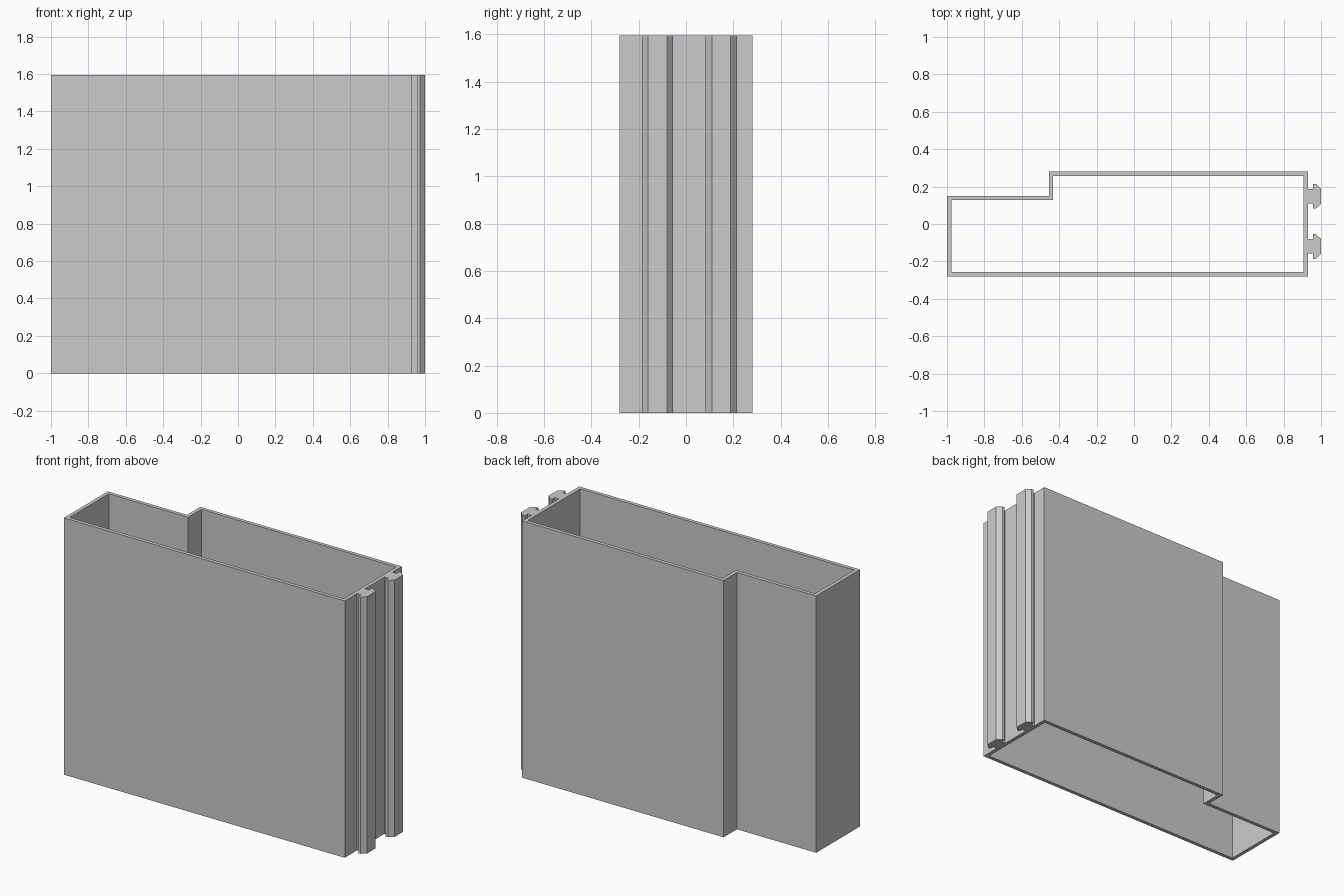
import bpy
import bmesh

HEIGHT = 1.595
WALL = 0.023
LEFT, STEP, RIGHT = -1.0, -0.455, 0.93
FRONT, LOW_BACK, BACK = -0.28, 0.15, 0.28

cube = bpy.data.objects.get("Cube")
if cube:
    bpy.data.objects.remove(cube, do_unlink=True)

# Single plain grey
grey = bpy.data.materials.new("plain_grey")
grey.use_nodes = True
colour = (0.6, 0.6, 0.6, 1.0)
grey.diffuse_color = colour
for node in grey.node_tree.nodes:
    if node.type == "BSDF_PRINCIPLED":
        node.inputs["Base Color"].default_value = colour


def stepped_box(inset):
    """Corners of the stepped outline, moved inwards by inset."""
    x0, xs, x1 = LEFT + inset, STEP + inset, RIGHT - inset
    y0, ys, y1 = FRONT + inset, LOW_BACK - inset, BACK - inset
    return [(x0, y0), (x1, y0), (x1, y1), (xs, y1), (xs, ys), (x0, ys)]


def clip(centre):
    """Barbed clip rail on the end wall, listed from front to back."""
    half = [(RIGHT, 0.039), (0.957, 0.039), (0.957, 0.066), (0.973, 0.066), (1.0, 0.04)]
    front = [(x, centre - w) for x, w in half]
    back = [(x, centre + w) for x, w in reversed(half)]
    return front + back


# Outer outline with both clip rails, and the hollow inside
outer = stepped_box(0)
outer[2:2] = clip(-0.12) + clip(0.149)
hollow = stepped_box(WALL)

curve = bpy.data.curves.new("profile", "CURVE")
curve.dimensions = "2D"
curve.fill_mode = "BOTH"
curve.extrude = HEIGHT / 2
for outline in (outer, hollow):
    spline = curve.splines.new("POLY")
    spline.points.add(len(outline) - 1)
    for point, (x, y) in zip(spline.points, outline):
        point.co = (x, y, 0, 1)
    spline.use_cyclic_u = True
    spline.use_smooth = False

# Turn the extruded profile into a clean solid mesh standing on the floor
helper = bpy.data.objects.new("profile_helper", curve)
bpy.context.collection.objects.link(helper)
depsgraph = bpy.context.evaluated_depsgraph_get()
mesh = bpy.data.meshes.new_from_object(helper.evaluated_get(depsgraph))
bpy.data.objects.remove(helper, do_unlink=True)

bm = bmesh.new()
bm.from_mesh(mesh)
bmesh.ops.remove_doubles(bm, verts=bm.verts, dist=0.0005)
bmesh.ops.recalc_face_normals(bm, faces=bm.faces)
bmesh.ops.translate(bm, verts=bm.verts, vec=(0, 0, HEIGHT / 2))
for face in bm.faces:
    face.smooth = False
    face.material_index = 0
bm.to_mesh(mesh)
bm.free()

mesh.materials.clear()
mesh.materials.append(grey)
panel = bpy.data.objects.new("hollow_panel_with_clip_rails", mesh)
bpy.context.collection.objects.link(panel)
